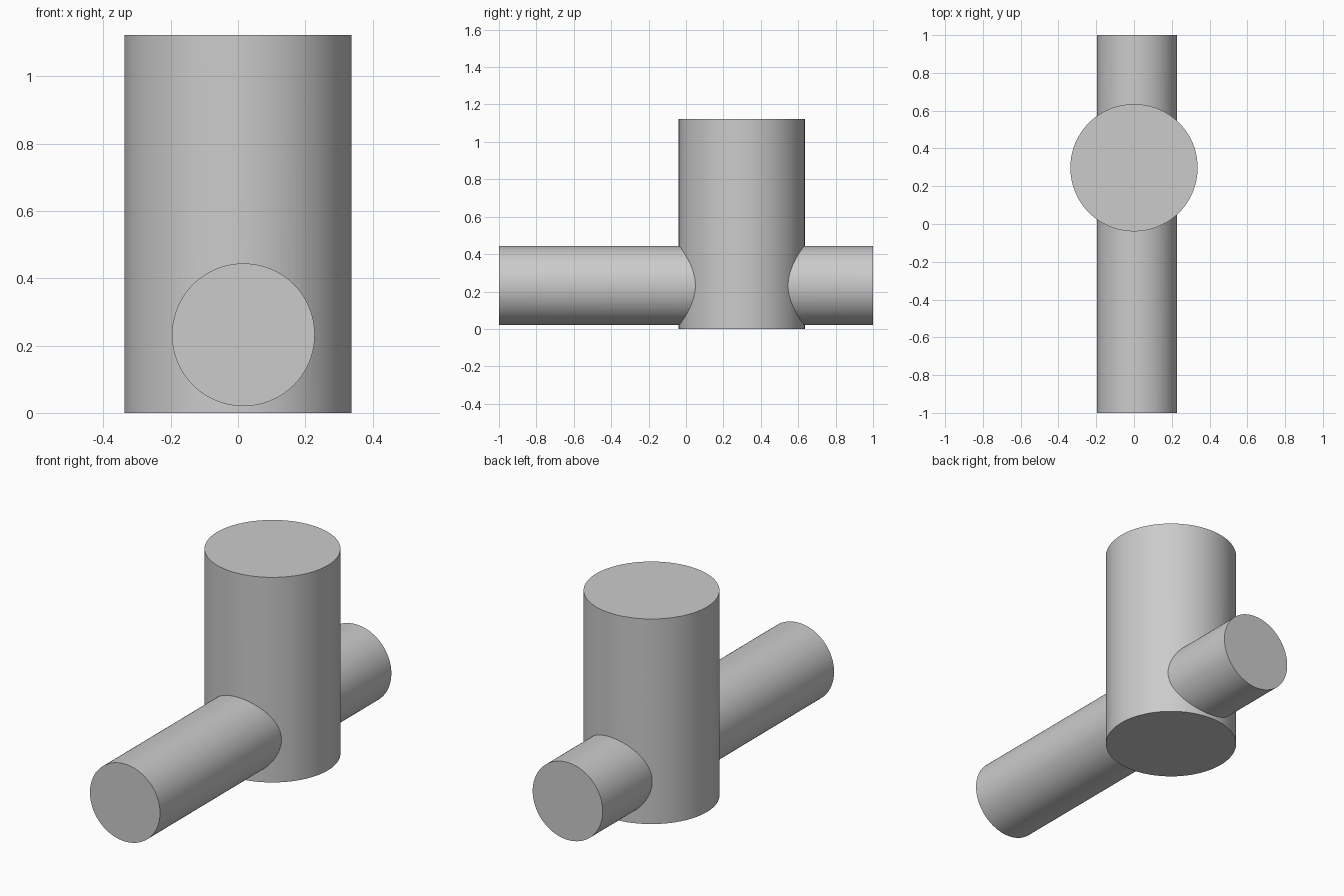
import bpy
import math

cube = bpy.data.objects.get("Cube")
if cube:
    bpy.data.objects.remove(cube, do_unlink=True)

# Single plain grey
grey = bpy.data.materials.new("plain_grey")
grey.use_nodes = True
colour = (0.6, 0.6, 0.6, 1)
grey.diffuse_color = colour
grey.node_tree.nodes["Principled BSDF"].inputs["Base Color"].default_value = colour


def cylinder(name, radius, length, location, tilt=0):
    bpy.ops.mesh.primitive_cylinder_add(
        vertices=96, radius=radius, depth=length,
        location=location, rotation=(tilt, 0, 0))
    obj = bpy.context.object
    obj.name = name
    obj.data.materials.append(grey)
    return obj


# Horizontal rod running front to back, slightly off the column axis
rod = cylinder("horizontal_rod", 0.212, 2, (0.016, 0, 0.232), math.pi / 2)

# Upright column
height = 1.122
column = cylinder("column_with_rod", 0.337, height, (0, 0.298, height / 2))

# Fuse both into one solid
union = column.modifiers.new("join_rod", "BOOLEAN")
union.operation = "UNION"
union.solver = "EXACT"
union.object = rod
bpy.ops.object.modifier_apply(modifier=union.name)
bpy.data.objects.remove(rod, do_unlink=True)

# Round walls, crisp rims and seam
bpy.ops.object.shade_smooth_by_angle(angle=math.radians(25))
